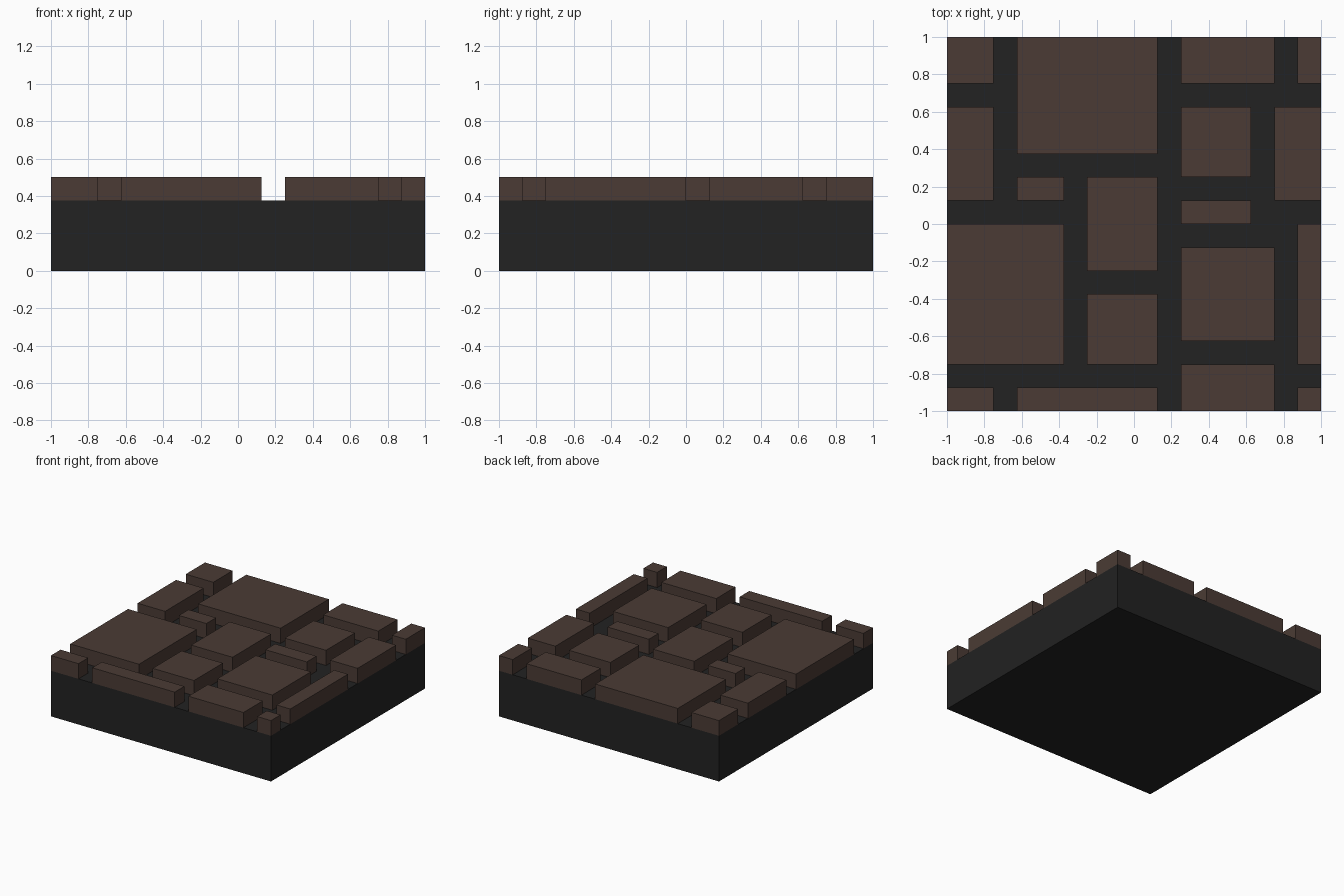
import bpy
import bmesh

cube = bpy.data.objects.get("Cube")
if cube:
    bpy.data.objects.remove(cube, do_unlink=True)

UNIT = 0.125  # layout grid: sixteen cells per side


def make_material(name, color):
    mat = bpy.data.materials.new(name)
    mat.use_nodes = True
    mat.diffuse_color = color
    bsdf = next(n for n in mat.node_tree.nodes if n.type == 'BSDF_PRINCIPLED')
    bsdf.inputs["Base Color"].default_value = color
    return mat


def make_block(name, x0, x1, y0, y1, z0, z1, mat):
    """Box between grid coordinates, with its origin at its centre."""
    size = [(b - a) * UNIT for a, b in ((x0, x1), (y0, y1), (z0, z1))]
    mesh = bpy.data.meshes.new(name)
    bm = bmesh.new()
    bmesh.ops.create_cube(bm, size=1)
    bmesh.ops.scale(bm, vec=size, verts=bm.verts)
    bm.to_mesh(mesh)
    bm.free()
    mesh.materials.append(mat)
    obj = bpy.data.objects.new(name, mesh)
    obj.location = [(a + b) / 2 * UNIT for a, b in ((x0, x1), (y0, y1), (z0, z1))]
    bpy.context.collection.objects.link(obj)
    return obj


mortar = make_material("dark mortar", (0.016, 0.016, 0.016, 1))
brown = make_material("brown stone", (0.070, 0.044, 0.035, 1))

# Mortar slab
make_block("base_slab", -8, 8, -8, 8, 0, 3, mortar)

# Paving stones as x0, x1, y0, y1 in grid cells
STONES = [
    # left side
    (-8, -6, 6, 8), (-8, -6, 1, 5), (-8, -3, -6, 0), (-8, -6, -8, -7),
    # middle
    (-5, 1, 3, 8), (-5, -3, 1, 2), (-2, 1, -2, 2), (-2, 1, -6, -3), (-5, 1, -8, -7),
    # right of middle
    (2, 6, 6, 8), (2, 5, 2, 5), (2, 5, 0, 1), (2, 6, -5, -1), (2, 6, -8, -6),
    # right edge
    (7, 8, 6, 8), (6, 8, 1, 5), (7, 8, -6, 0), (7, 8, -8, -7),
]
for i, (x0, x1, y0, y1) in enumerate(STONES, 1):
    make_block(f"paving_stone_{i:02d}", x0, x1, y0, y1, 3, 4, brown)
